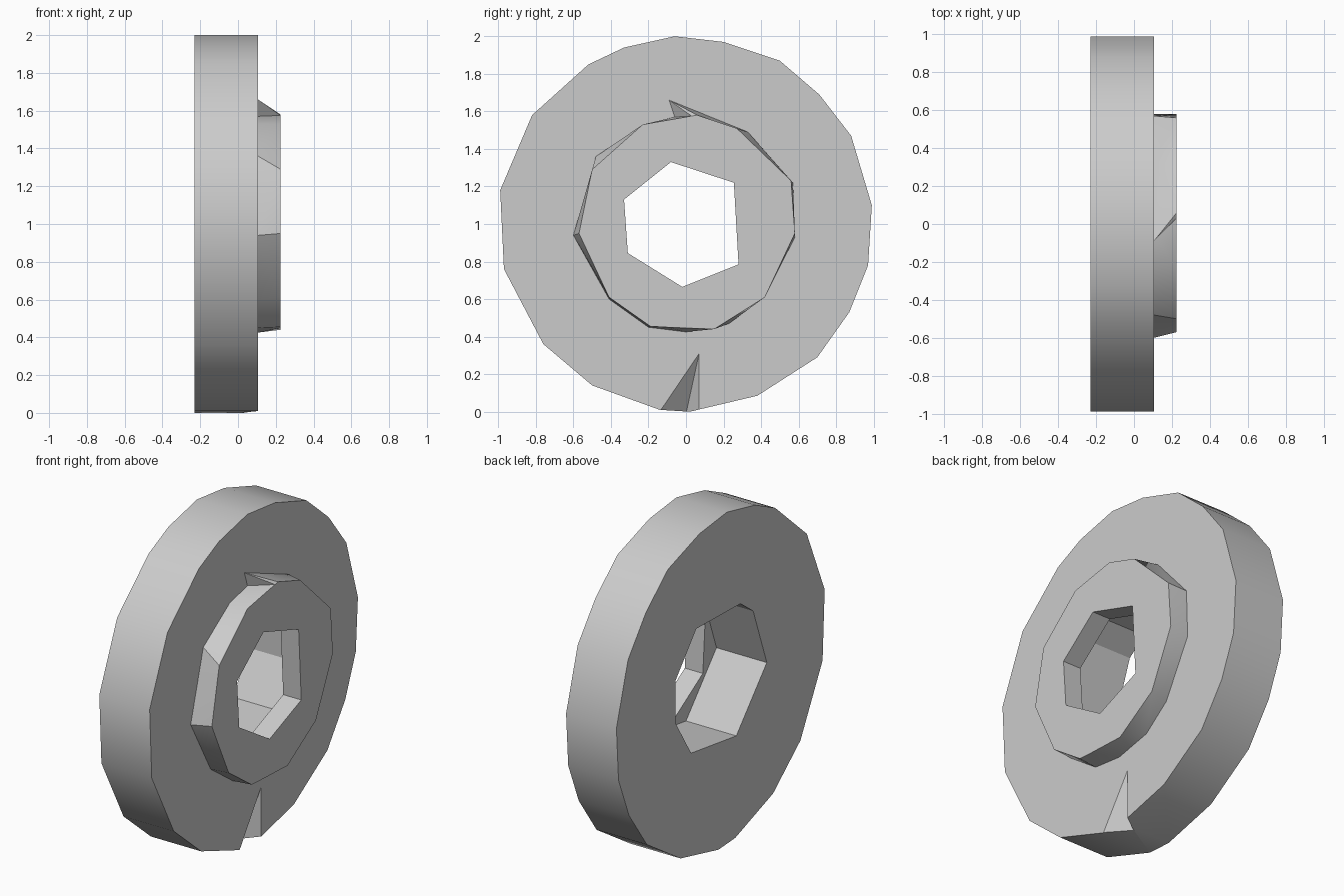
import bpy, bmesh, math
from mathutils import Vector

default_cube = bpy.data.objects.get("Cube")
if default_cube:
    bpy.data.objects.remove(default_cube, do_unlink=True)

# One plain grey material for the whole model
grey = bpy.data.materials.new("plain grey")
grey.use_nodes = True
colour = (0.6, 0.6, 0.6, 1.0)
grey.diffuse_color = colour
grey.node_tree.nodes["Principled BSDF"].inputs["Base Color"].default_value = colour


def finish_mesh(name, bm):
    """Turn a bmesh into a linked object with the shared material."""
    bmesh.ops.recalc_face_normals(bm, faces=bm.faces)
    mesh = bpy.data.meshes.new(name)
    bm.to_mesh(mesh)
    bm.free()
    mesh.materials.append(grey)
    obj = bpy.data.objects.new(name, mesh)
    bpy.context.collection.objects.link(obj)
    return obj


def loft(name, x_start, start, x_end, end):
    """Solid between two (y, z) outlines standing across the x axis."""
    bm = bmesh.new()
    first = [bm.verts.new((x_start, y, z)) for y, z in start]
    last = [bm.verts.new((x_end, y, z)) for y, z in end]
    bm.faces.new(first)
    bm.faces.new(last)
    sides = []
    count = len(first)
    for i in range(count):
        j = (i + 1) % count
        sides.append(bm.faces.new((first[i], first[j], last[j], last[i])))
    bmesh.ops.triangulate(bm, faces=sides)
    return finish_mesh(name, bm)


def wedge(name, tip, corners, stretch):
    """Tetrahedron widening from its tip through three corners."""
    bm = bmesh.new()
    tip = Vector(tip)
    bm.verts.new(tip)
    for corner in corners:
        bm.verts.new(tip + (Vector(corner) - tip) * stretch)
    bmesh.ops.convex_hull(bm, input=bm.verts)
    return finish_mesh(name, bm)


def cut(target, cutter):
    """Subtract the cutter from the target and discard the cutter."""
    cutter.hide_render = True
    modifier = target.modifiers.new("cut", "BOOLEAN")
    modifier.operation = "DIFFERENCE"
    modifier.solver = "EXACT"
    modifier.object = cutter
    bpy.ops.object.select_all(action="DESELECT")
    bpy.context.view_layer.objects.active = target
    target.select_set(True)
    bpy.ops.object.modifier_apply(modifier=modifier.name)
    bpy.data.objects.remove(cutter, do_unlink=True)


def smooth(obj):
    bpy.ops.object.select_all(action="DESELECT")
    bpy.context.view_layer.objects.active = obj
    obj.select_set(True)
    bpy.ops.object.shade_smooth_by_angle(angle=math.radians(30))


BACK, STEP, FRONT = -0.23, 0.105, 0.225

# Large disc with a slightly uneven rim
rim = [(-.06, 2), (.2, 1.97), (.5, 1.87), (.71, 1.69), (.88, 1.47), (.99, 1.1),
       (.97, .78), (.87, .53), (.7, .29), (.38, .085), (.02, 0), (-.14, .01),
       (-.5, .14), (-.76, .36), (-.97, .76), (-.99, 1.18), (-.82, 1.58),
       (-.52, 1.85), (-.33, 1.94)]
disc = loft("disc", BACK, rim, STEP, rim)

# Wide bore through the disc
bore = [(-.19, 1.4), (-.31, 1.31), (-.44, .95), (-.15, .62), (.28, .68),
        (.43, .92), (.43, 1.17), (.23, 1.41)]
cut(disc, loft("bore_cutter", BACK - .1, bore, STEP + .1, bore))

# Notch chipped out of the lower rim
cut(disc, wedge("notch_cutter", (0, 0, -.01),
                [(STEP, -.14, 0), (STEP, .07, .31), (STEP, .07, 0)], 1.05))

# Raised hub with an uneven foot and a small spur near the top
hub_foot = [(-.23, 1.53), (-.06, 1.57), (-.09, 1.66), (.33, 1.49), (.57, 1.22),
            (.58, .93), (.4, .6), (.23, .47), (0, .425), (-.2, .45),
            (-.41, .6), (-.6, .94), (-.48, 1.36)]
hub_face = [(-.23, 1.53), (.03, 1.575), (.06, 1.58), (.27, 1.51), (.56, 1.23),
            (.58, .95), (.42, .61), (.15, .44), (-.1, .45), (-.19, .455),
            (-.41, .61), (-.57, .95), (-.5, 1.29)]
hub = loft("hub", STEP, hub_foot, FRONT, hub_face)

# Narrow six-sided opening through the hub
opening = [(-.33, 1.13), (-.31, .845), (-.02, .665), (.28, .785), (.255, 1.22),
           (-.08, 1.33)]
cut(hub, loft("opening_cutter", STEP - .1, opening, FRONT + .1, opening))

for part in (disc, hub):
    smooth(part)
